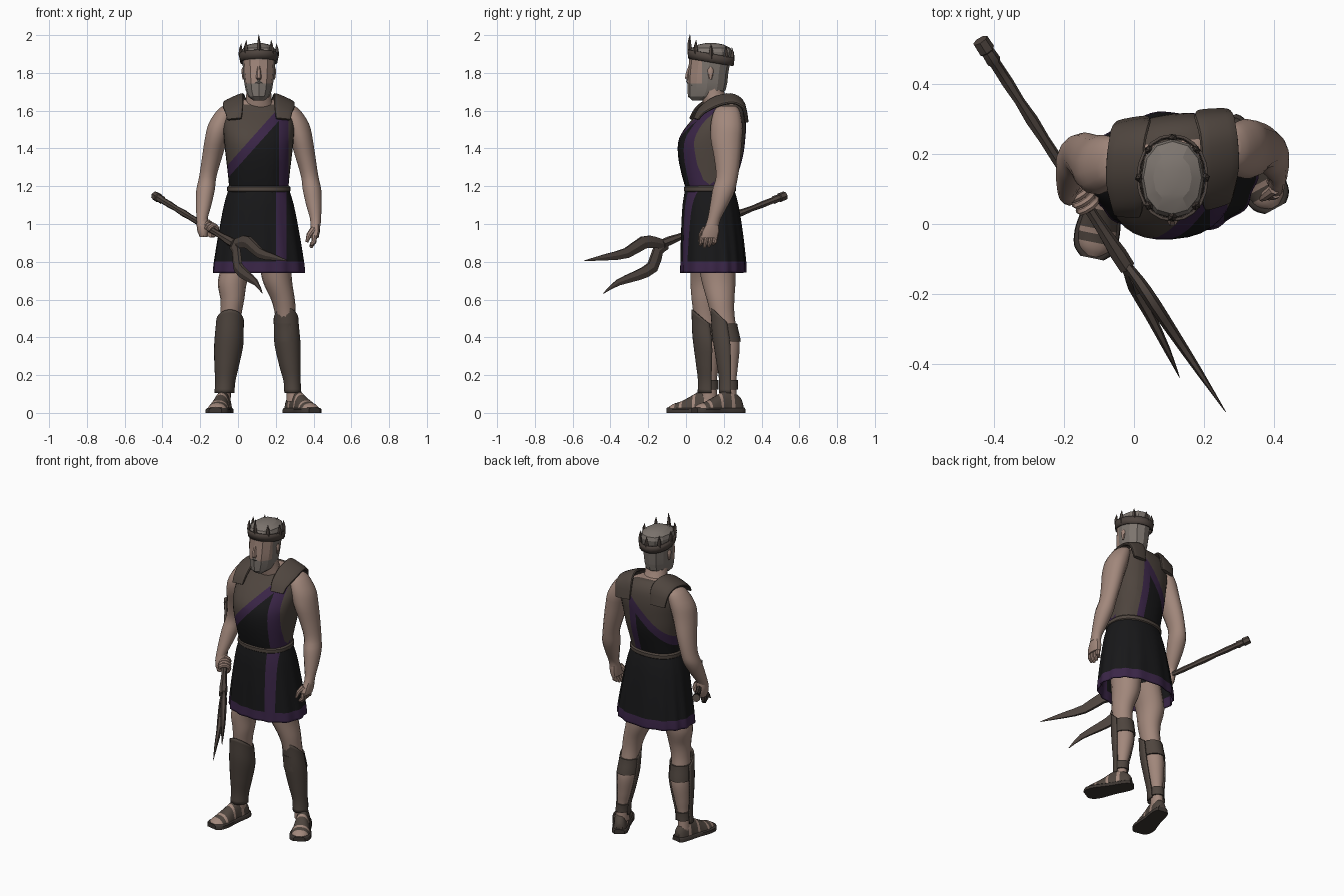
import bpy, bmesh, math
from mathutils import Vector

cube = bpy.data.objects.get("Cube")
if cube:
    bpy.data.objects.remove(cube)

COLOURS = {
    "skin": (0.36, 0.245, 0.2), "leather": (0.078, 0.06, 0.049),
    "black_cloth": (0.009, 0.009, 0.01), "purple_trim": (0.043, 0.019, 0.064),
    "grey_hair": (0.205, 0.178, 0.158), "dark_sole": (0.045, 0.036, 0.031),
    "aged_bronze": (0.076, 0.058, 0.049),
}
MATERIALS = {}
for label, rgb in COLOURS.items():
    mat = bpy.data.materials.new(label)
    mat.use_nodes = True
    mat.diffuse_color = (*rgb, 1)
    mat.node_tree.nodes["Principled BSDF"].inputs["Base Color"].default_value = (*rgb, 1)
    MATERIALS[label] = mat


def refine(rows, steps):
    """Spline through rows of numbers."""
    out, last = [], len(rows) - 1
    for i in range(last):
        near = rows[max(i - 1, 0)], rows[i], rows[i + 1], rows[min(i + 2, last)]
        for j in range(steps):
            t = j / steps
            out.append(tuple(
                q + 0.5 * ((r - p) * t + (2 * p - 5 * q + 4 * r - s) * t * t
                           + (3 * q - p - 3 * r + s) * t ** 3)
                for p, q, r, s in zip(*near)))
    out.append(tuple(rows[last]))
    return out


def curve(value, power):
    return math.copysign(abs(value) ** (2 / power), value)


def skin_rings(name, rings, mats, closed=True, cap=True, cuts=(), rule=None,
               warp=None, thickness=0, angle=40):
    """Bridge rings of points into one object, cut it and colour its faces."""
    bm = bmesh.new()
    loops = [[bm.verts.new(p) for p in ring] for ring in rings]
    count = len(loops[0])
    for low, high in zip(loops, loops[1:]):
        for i in range(count if closed else count - 1):
            j = (i + 1) % count
            bm.faces.new((low[i], low[j], high[j], high[i]))
    if closed and cap:
        bm.faces.new(loops[0])
        bm.faces.new(loops[-1])
    bmesh.ops.recalc_face_normals(bm, faces=bm.faces[:])
    for point, normal in cuts:
        bmesh.ops.bisect_plane(bm, geom=bm.verts[:] + bm.edges[:] + bm.faces[:],
                               plane_co=point, plane_no=normal)
    for face in bm.faces:
        face.material_index = rule(face.calc_center_median()) if rule else 0
    if warp:
        for v in bm.verts:
            v.co = warp(v.co)
        bmesh.ops.recalc_face_normals(bm, faces=bm.faces[:])
    mesh = bpy.data.meshes.new(name)
    bm.to_mesh(mesh)
    bm.free()
    for label in mats.split():
        mesh.materials.append(MATERIALS[label])
    obj = bpy.data.objects.new(name, mesh)
    bpy.context.collection.objects.link(obj)
    if thickness:
        mod = obj.modifiers.new("thickness", "SOLIDIFY")
        mod.thickness = thickness
    bpy.ops.object.select_all(action="DESELECT")
    obj.select_set(True)
    bpy.context.view_layer.objects.active = obj
    bpy.ops.object.shade_smooth_by_angle(angle=math.radians(angle))


def loft(name, rows, mats, n=18, power=2, spread=None, fold=0, **options):
    """Stack level ovals given as z, x, y, half width, half depth."""
    rings, top = [], rows[0][0]
    for z, x, y, rx, ry in rows:
        ring = []
        for i in range(n):
            a = math.tau * i / n if spread is None else spread * (2 * i / (n - 1) - 1)
            k = 1 + fold * abs(z - top) * math.sin(a * 14 + math.sin(a * 3))
            ring.append((x + k * rx * curve(math.sin(a), power),
                         y - k * ry * curve(math.cos(a), power), z))
        rings.append(ring)
    skin_rings(name, rings, mats, closed=spread is None, **options)


def tube(name, path, radii, mats, n=8, side=(1, 0, 0), flat=1, power=2, **options):
    """Sweep an oval along a path; flat scales it along the side direction."""
    pts, rings = [Vector(p) for p in path], []
    for i, p in enumerate(pts):
        d = (pts[min(i + 1, len(pts) - 1)] - pts[max(i - 1, 0)]).normalized()
        s = Vector(side)
        s = (s - d * s.dot(d)).normalized()
        up = d.cross(s)
        rings.append([p + radii[i] * (s * flat * curve(math.cos(a), power)
                                      + up * curve(math.sin(a), power))
                      for a in (math.tau * j / n for j in range(n))])
    skin_rings(name, rings, mats, **options)


MID = 0.11  # body centre line


# Shoulders turn slightly, the right one forward
def twist(c):
    return c + Vector((0, 0.11 * (c.x - MID) * min(1, max(0, (c.z - 1.2) / 0.3)), 0))


# Tunic top: leather with a dark sash crossing it, narrower behind
def sash(c):
    d = c.z - 1.59 - 1.12 * (c.x - 0.193)
    inner, outer = (0.217, 0.268) if c.y < 0.15 else (0.14, 0.185)
    if c.z > 1.632 and c.y < 0.235:
        return 3
    if c.x > outer or d > 0:
        return 0
    return 2 if c.x > inner or d > -0.07 else 1


slope = (-1.12, 0, 1)
loft("tunic_top", refine([
    (1.17, MID, 0.125, 0.155, 0.12), (1.25, MID, 0.125, 0.162, 0.145),
    (1.36, MID, 0.13, 0.175, 0.172), (1.45, MID, 0.138, 0.185, 0.174),
    (1.53, MID, 0.165, 0.188, 0.15), (1.6, MID, 0.193, 0.165, 0.113),
    (1.64, MID, 0.2, 0.115, 0.085), (1.66, MID, 0.195, 0.075, 0.065)], 3),
    "leather black_cloth purple_trim skin", n=32, power=2.4, rule=sash, warp=twist,
    cuts=[((0.193, 0, 1.59), slope), ((0.193, 0, 1.52), slope),
          ((0, 0, 1.632), (0, 0, 1))]
    + [((0, y, 0), (0, 1, 0)) for y in (0.15, 0.235)]
    + [((x, 0, 0), (1, 0, 0)) for x in (0.14, 0.185, 0.217, 0.268)])


# Pleated skirt with hem and stripe
def trim(c):
    return 1 if c.z < 0.802 or (0.2 < c.x < 0.258 and c.y < 0.1) else 0


loft("skirt", refine([
    (1.19, MID, 0.125, 0.158, 0.128), (1.1, MID, 0.13, 0.185, 0.148),
    (0.95, MID, 0.138, 0.213, 0.163), (0.8, MID, 0.145, 0.236, 0.172),
    (0.742, MID, 0.145, 0.241, 0.174)], 3), "black_cloth purple_trim",
    n=84, power=2.2, fold=0.05, cap=False, thickness=0.008, rule=trim,
    cuts=[((0, 0, 0.802), (0, 0, 1)), ((0.2, 0, 0), (1, 0, 0)),
          ((0.258, 0, 0), (1, 0, 0))])
loft("belt", [(z, MID, 0.127, 0.16 + g, 0.13 + g) for z, g in
              ((1.168, 0), (1.175, 0.008), (1.195, 0.008), (1.203, 0))],
     "leather", n=32, power=2.3)

# Shoulder straps, tapering towards the chest
for label, sign in (("left", 1), ("right", -1)):
    profile = [(0.04, 1.555, 0.13, 0.008), (0.07, 1.6, 0.13, 0.01),
               (0.13, 1.64, 0.135, 0.012), (0.19, 1.66, 0.135, 0.012),
               (0.245, 1.66, 0.13, 0.012), (0.29, 1.625, 0.12, 0.012),
               (0.308, 1.54, 0.115, 0.01)]
    rows = refine(profile, 3)
    tube(label + "_shoulder_strap", [(MID + sign * x, y, z) for y, z, x, _ in rows],
         [r[3] for r in rows], "leather", n=16, side=(1, 0, -0.45 * sign), flat=4.9,
         power=3, warp=twist)

# Arms
ARM = [(1.625, 0.27, 0.2, 0.03, 0.045), (1.6, 0.283, 0.198, 0.05, 0.068),
       (1.53, 0.312, 0.193, 0.066, 0.084), (1.45, 0.335, 0.193, 0.062, 0.083),
       (1.35, 0.358, 0.205, 0.054, 0.07), (1.25, 0.38, 0.212, 0.047, 0.058),
       (1.18, 0.392, 0.2, 0.05, 0.06), (1.1, 0.402, 0.175, 0.042, 0.048),
       (1.03, 0.41, 0.15, 0.03, 0.035), (0.99, 0.41, 0.138, 0.028, 0.037)]
bent = [(z, 2 * MID - x, y - 0.045 * min(1, max(0, (1.3 - z) / 0.27)), rx, ry)
        for z, x, y, rx, ry in ARM]
loft("left_arm", refine(ARM, 3), "skin", n=14, warp=twist)
loft("right_arm", refine(bent, 3), "skin", n=14, warp=twist)

# Relaxed left hand
loft("left_palm", [(1.0, 0.41, 0.14, 0.026, 0.034), (0.96, 0.408, 0.13, 0.026, 0.047),
                   (0.925, 0.404, 0.122, 0.022, 0.047)], "skin", n=12, power=2.5)
for i in range(4):
    y = 0.087 + 0.023 * i
    drop = 0.012 * abs(i - 1.3)
    tube("left_finger", [(0.405, y, 0.94), (0.402, y - 0.005, 0.905),
                         (0.385, y - 0.012, 0.872 + drop)],
         [0.014, 0.013, 0.008], "skin")
tube("left_thumb", [(0.4, 0.1, 0.975), (0.375, 0.08, 0.94), (0.365, 0.072, 0.905)],
     [0.017, 0.014, 0.008], "skin", side=(0, 1, 0))

# Two-pronged spear held in the right hand
butt, neck = Vector((-0.44, 0.525, 1.15)), Vector((-0.02, -0.125, 0.895))
axis = (neck - butt).normalized()
across = Vector((0.84, 0.54, 0))
bumps = [0.024, 0.025, 0.02, 0.022, 0.017, 0.018, 0.015, 0.019, 0.016, 0.017,
         0.015, 0.018, 0.016, 0.019, 0.025, 0.024]
stops = [0, 0.045, 0.05, 0.09, 0.1] + [0.1 + 0.084 * i for i in range(1, 11)] + [1]
tube("spear_shaft", [butt.lerp(neck, t) for t in stops], bumps, "aged_bronze",
     n=7, side=across)
prongs = {
    "upper_prong": [(-0.035, -0.1, 0.888, 0.024), (0.015, -0.165, 0.902, 0.034),
                    (0.055, -0.225, 0.902, 0.038), (0.115, -0.315, 0.846, 0.031),
                    (0.185, -0.42, 0.825, 0.02), (0.262, -0.537, 0.806, 0.002)],
    "lower_prong": [(-0.035, -0.1, 0.888, 0.024), (-0.01, -0.148, 0.86, 0.034),
                    (0.0, -0.178, 0.772, 0.037), (0.045, -0.26, 0.727, 0.03),
                    (0.095, -0.36, 0.69, 0.019), (0.13, -0.438, 0.632, 0.002)]}
for label, rows in prongs.items():
    rows = refine(rows, 2)
    tube(label, [r[:3] for r in rows], [r[3] for r in rows], "aged_bronze",
         n=6, side=across, flat=0.5, angle=30)

# Right fist wrapped round the shaft
grip = butt.lerp(neck, 0.685)
loft("right_palm", [(1.035, -0.188, 0.107, 0.028, 0.032), (1.0, -0.187, 0.1, 0.033, 0.042),
                    (0.96, -0.185, 0.094, 0.03, 0.042), (0.93, -0.182, 0.09, 0.02, 0.03)],
     "skin", n=12)
rise = across.cross(axis)
for i in range(4):
    hub = grip + axis * (0.022 * (i - 1.5))
    arc = [hub + 0.028 * (across * math.cos(a) + rise * math.sin(a))
           for a in (math.pi * (0.6 - 0.2 * k) for k in range(9))]
    tube("right_finger", arc, [0.013] * 8 + [0.009], "skin", side=axis)

# Legs, greaves and straps
LEFT = [(0.82, 0.195, 0.16, 0.085, 0.1), (0.7, 0.208, 0.172, 0.078, 0.09),
        (0.6, 0.238, 0.183, 0.063, 0.073), (0.53, 0.25, 0.192, 0.056, 0.064),
        (0.46, 0.255, 0.203, 0.055, 0.062), (0.36, 0.262, 0.217, 0.058, 0.067),
        (0.25, 0.275, 0.223, 0.046, 0.052), (0.16, 0.287, 0.226, 0.034, 0.04),
        (0.06, 0.292, 0.226, 0.036, 0.045)]
SHIFT = [(0.015, 0.125), (-0.028, 0.113), (-0.03, 0.103), (-0.036, 0.103), (-0.043, 0.11),
         (-0.049, 0.12), (-0.06, 0.122), (-0.068, 0.122), (-0.075, 0.122)]
RIGHT = [(r[0], *xy, *r[3:]) for r, xy in zip(LEFT, SHIFT)]


def section(rows, low, high, grow):
    return [(z, x, y, rx + grow, ry + grow) for z, x, y, rx, ry in rows if low < z < high]


STATIONS = [(0, 0, 0, 0.022, 0.06), (0.02, 0, 0, 0.036, 0.09), (0.07, 0, 0, 0.042, 0.118),
            (0.11, 0, 0, 0.043, 0.115), (0.16, 0, 0, 0.05, 0.088),
            (0.21, 0, 0, 0.057, 0.062), (0.255, 0, 0, 0.05, 0.047),
            (0.28, 0, 0, 0.026, 0.03)]
STRAPS = [(-1, 0.06), (0.08, 0.13), (0.145, 0.2), (0.215, 0.24)]

for label, rows, heel, turn in (("left", LEFT, (0.268, 0.295), 0.5),
                                ("right", RIGHT, (-0.063, 0.182), -0.2)):
    fine = refine(rows, 6)
    loft(label + "_leg", fine, "skin", n=16)
    shin = section(fine, 0.1, 0.475, 0.011)
    depth = shin[-1][2]
    loft(label + "_greave", shin, "leather", n=17, spread=1.8, thickness=0.008,
         warp=lambda c: c + Vector((0, 0, (c.z - 0.1) * 2.3 * max(0, depth - c.y))))
    loft(label + "_calf_strap", section(fine, 0.37, 0.475, 0.008), "leather", n=16)
    loft(label + "_ankle_strap", section(fine, 0.12, 0.18, 0.009), "leather", n=16)

    # Sandalled foot, laid along its own heading from the heel
    def lay(c, floor):
        return Vector((heel[0] + c.x * math.cos(turn) + c.z * math.sin(turn),
                       heel[1] + c.x * math.sin(turn) - c.z * math.cos(turn),
                       max(floor, -c.y)))

    loft(label + "_foot", refine(STATIONS, 4), "skin leather", n=20, power=2.3,
         warp=lambda c: lay(c, 0.015),
         cuts=[((0, 0, d), (0, 0, 1)) for pair in STRAPS for d in pair],
         rule=lambda c: int(any(a < c.z < b for a, b in STRAPS)))
    loft(label + "_sole", [(d * 1.04 - 0.006, 0, 0, w + 0.008, 0.028)
                           for d, _, _, w, _ in refine(STATIONS, 3)],
         "dark_sole", n=16, power=5, warp=lambda c: lay(c, 0))

# Head, neck and face
loft("neck", [(1.58, MID, 0.19, 0.1, 0.08), (1.65, MID, 0.152, 0.07, 0.064),
              (1.76, MID, 0.125, 0.064, 0.06)], "skin", n=14)
loft("head", [
    (1.655, MID, 0.06, 0.03, 0.028), (1.675, MID, 0.095, 0.056, 0.085),
    (1.71, MID, 0.109, 0.07, 0.101), (1.75, MID, 0.113, 0.077, 0.106),
    (1.8, MID, 0.117, 0.083, 0.107), (1.86, MID, 0.125, 0.086, 0.109),
    (1.91, MID, 0.13, 0.09, 0.113), (1.932, MID, 0.132, 0.083, 0.104),
    (1.95, MID, 0.132, 0.055, 0.066), (1.957, MID, 0.132, 0.025, 0.03)],
    "grey_hair skin", n=12, power=2.2, angle=16,
    cuts=[((0, 0, 1.745), (0, 0, 1)), ((0, 0, 1.87), (0, 0, 1)), ((0, 0.085, 0), (0, 1, 0))],
    rule=lambda c: int(1.745 < c.z < 1.87 and c.y < 0.085))
tube("nose", [(MID, 0.02, 1.835), (MID, 0.01, 1.8), (MID, 0.007, 1.775), (MID, 0.018, 1.766)],
     [0.008, 0.012, 0.015, 0.012], "skin", n=6)
tube("moustache", [(MID + dx, y, z) for dx, y, z in
                   ((-0.045, 0.035, 1.735), (0, 0.012, 1.755), (0.045, 0.035, 1.735))],
     [0.006, 0.012, 0.006], "grey_hair", n=6, side=(0, 1, 0))
for sign in (1, -1):
    tube("ear", [(MID + sign * 0.082, 0.13, z) for z in (1.765, 1.785, 1.815, 1.83)],
         [0.006, 0.012, 0.017, 0.007], "skin", side=(1, 0, 0), flat=0.6)


# Crown, sloping down towards the back
def slope_back(c):
    return c + Vector((0, 0, 0.18 * (0.1 - c.y)))


loft("crown_band", [(1.862, MID, 0.132, 0.091, 0.112), (1.885, MID, 0.132, 0.094, 0.115),
                    (1.908, MID, 0.132, 0.095, 0.117)], "aged_bronze", n=20, power=2.1,
     cap=False, thickness=0.008, warp=slope_back)
for i in range(8):
    a = math.tau * i / 8
    tall = 0.085 if i == 0 else (0.055, 0.06)[i % 2]
    path = [(MID + r * math.sin(a), 0.132 - (r + 0.018) * math.cos(a), 1.87 + h)
            for r, h in ((0.09, 0), (0.094, 0.035), (0.096, 0.035 + tall * 0.5),
                         (0.093, 0.035 + tall))]
    tube("crown_spike", path, [0.01, 0.014, 0.009, 0.001], "aged_bronze", n=5,
         side=(math.cos(a), math.sin(a), 0), warp=slope_back)
